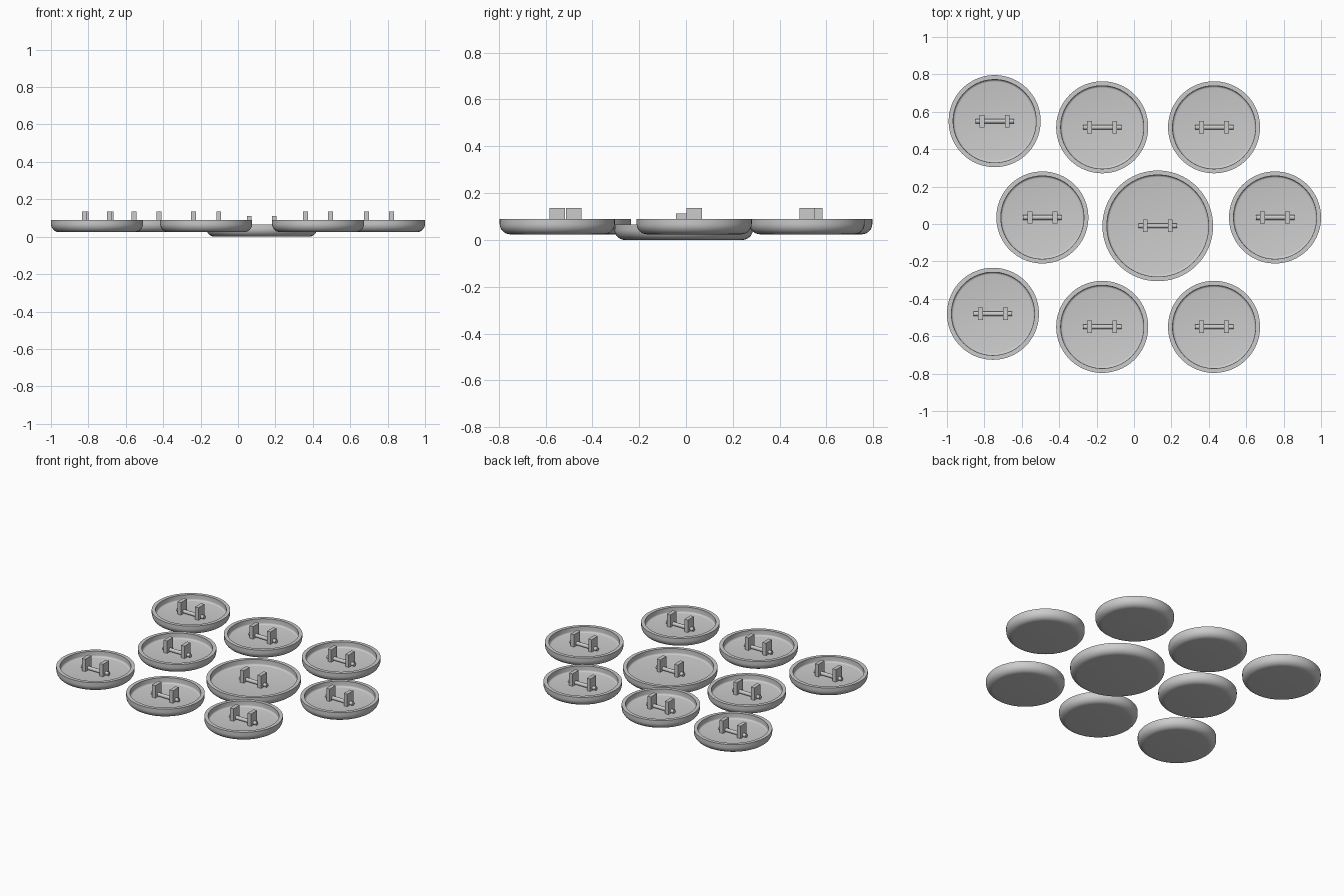
import bpy, bmesh, math
from mathutils import Matrix

if "Cube" in bpy.data.objects:
    bpy.data.objects.remove(bpy.data.objects["Cube"], do_unlink=True)

# Single plain grey
grey = bpy.data.materials.new("plain grey")
grey.use_nodes = True
colour = (0.6, 0.6, 0.6, 1)
grey.diffuse_color = colour
grey.node_tree.nodes["Principled BSDF"].inputs["Base Color"].default_value = colour


def finish(bm, name, location, smooth):
    bmesh.ops.recalc_face_normals(bm, faces=bm.faces)
    mesh = bpy.data.meshes.new(name)
    bm.to_mesh(mesh)
    bm.free()
    mesh.materials.append(grey)
    obj = bpy.data.objects.new(name, mesh)
    obj.location = location
    bpy.context.collection.objects.link(obj)
    if smooth:
        bpy.ops.object.select_all(action='DESELECT')
        obj.select_set(True)
        bpy.context.view_layer.objects.active = obj
        bpy.ops.object.shade_smooth_by_angle(angle=math.radians(35))
    return obj


HEIGHT, FLOOR, POST_TOP = 0.066, 0.026, 0.112
WALL, ROUND, FILLET = 0.024, 0.045, 0.012


def arc(cx, cz, r, start, end, steps):
    angles = [math.radians(start + (end - start) * i / steps) for i in range(steps + 1)]
    return [(cx + r * math.cos(a), cz + r * math.sin(a)) for a in angles]


# Shallow dish: rounded underside, flat rim, filleted inner floor
def dish(name, radius, location):
    inner = radius - WALL
    profile = [(0, 0)]
    profile += arc(radius - ROUND, ROUND, ROUND, -90, 0, 8)
    profile += [(radius, HEIGHT), (inner, HEIGHT)]
    profile += arc(inner - FILLET, FLOOR + FILLET, FILLET, 0, -90, 4)
    profile += [(0, FLOOR)]
    bm = bmesh.new()
    verts = [bm.verts.new((x, 0, z)) for x, z in profile]
    edges = [bm.edges.new(pair) for pair in zip(verts, verts[1:])]
    bmesh.ops.spin(bm, geom=verts + edges, axis=(0, 0, 1), cent=(0, 0, 0),
                   angle=math.tau, steps=80, use_duplicate=False)
    bmesh.ops.remove_doubles(bm, verts=bm.verts, dist=0.0001)
    finish(bm, name, location, True)


# Two upright posts standing on the dish floor
def posts(name, location):
    bm = bmesh.new()
    height = POST_TOP - FLOOR + 0.004
    for side in (-1, 1):
        place = Matrix.Translation((side * 0.067, 0, POST_TOP - height / 2))
        bmesh.ops.create_cube(bm, size=1, matrix=place @ Matrix.Diagonal((0.026, 0.066, height, 1)))
    finish(bm, name, location, False)


# Thin rod running through both posts
def rod(name, location):
    bm = bmesh.new()
    place = Matrix.Translation((0, 0, FLOOR + 0.014)) @ Matrix.Rotation(math.pi / 2, 4, 'Y')
    bmesh.ops.create_cone(bm, cap_ends=True, segments=20, radius1=0.0125, radius2=0.0125,
                          depth=0.206, matrix=place)
    finish(bm, name, location, True)


# Layout: one large low button surrounded by eight small raised ones
buttons = [("centre", 0.127, -0.01, 0, 0.296)]
small = [(-0.745, 0.55), (-0.17, 0.517), (0.428, 0.517), (-0.49, 0.035),
         (0.754, 0.035), (-0.754, -0.48), (-0.17, -0.55), (0.428, -0.55)]
buttons += [(f"small_{i + 1}", x, y, 0.024, 0.246) for i, (x, y) in enumerate(small)]

for label, x, y, z, radius in buttons:
    dish(f"button_dish_{label}", radius, (x, y, z))
    posts(f"button_posts_{label}", (x, y, z))
    rod(f"button_rod_{label}", (x, y, z))
